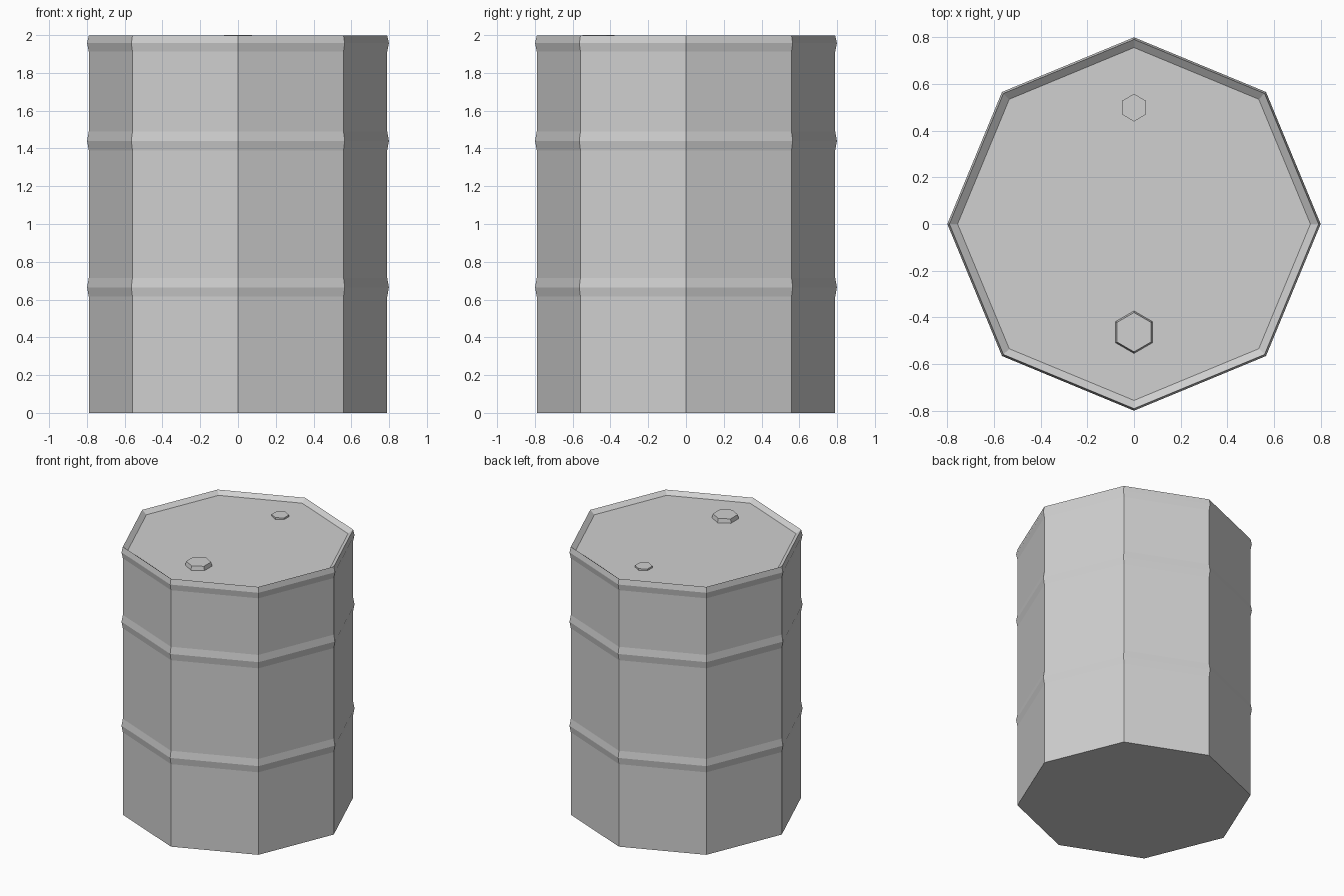
import bpy
import bmesh
from math import cos, sin, pi

cube = bpy.data.objects.get("Cube")
if cube:
    bpy.data.objects.remove(cube, do_unlink=True)

grey = bpy.data.materials.new("light_grey")
COLOUR = (0.63, 0.63, 0.63, 1)
grey.diffuse_color = COLOUR
grey.use_nodes = True
for node in grey.node_tree.nodes:
    if node.type == 'BSDF_PRINCIPLED':
        node.inputs["Base Color"].default_value = COLOUR


def lathe(name, profile, sides, phase=0.0, centre=(0, 0)):
    """Faceted solid from (radius, z) rings, capped at both ends."""
    bm = bmesh.new()
    rings = []
    for r, z in profile:
        rings.append([bm.verts.new((centre[0] + r * cos(phase + 2 * pi * i / sides),
                                    centre[1] + r * sin(phase + 2 * pi * i / sides), z))
                      for i in range(sides)])
    for low, high in zip(rings, rings[1:]):
        for i in range(sides):
            j = (i + 1) % sides
            bm.faces.new((low[i], low[j], high[j], high[i]))
    bm.faces.new(rings[0][::-1])
    bm.faces.new(rings[-1])
    bmesh.ops.recalc_face_normals(bm, faces=bm.faces)
    mesh = bpy.data.meshes.new(name)
    bm.to_mesh(mesh)
    bm.free()
    mesh.materials.append(grey)
    obj = bpy.data.objects.new(name, mesh)
    bpy.context.collection.objects.link(obj)
    return obj


# Drum: straight wall with two rolling hoops, a rim and a recessed lid
BODY, HOOP, LID = 0.79, 0.799, 1.97
profile = [(BODY, 0)]
for z in (0.665, 1.44):
    profile += [(BODY, z - 0.05), (HOOP, z), (BODY, z + 0.05)]
profile += [(BODY, 1.912), (HOOP, 1.957), (BODY, 1.997), (0.755, LID)]
lathe("drum", profile, 8)

# Hexagonal bungs on the lid
lathe("large_bung", [(0.091, LID - 0.01), (0.091, LID), (0.084, 2.0)], 6, pi / 2, (0, -0.463))
lathe("small_bung", [(0.059, LID - 0.01), (0.059, LID + 0.013)], 6, pi / 2, (0, 0.498))
